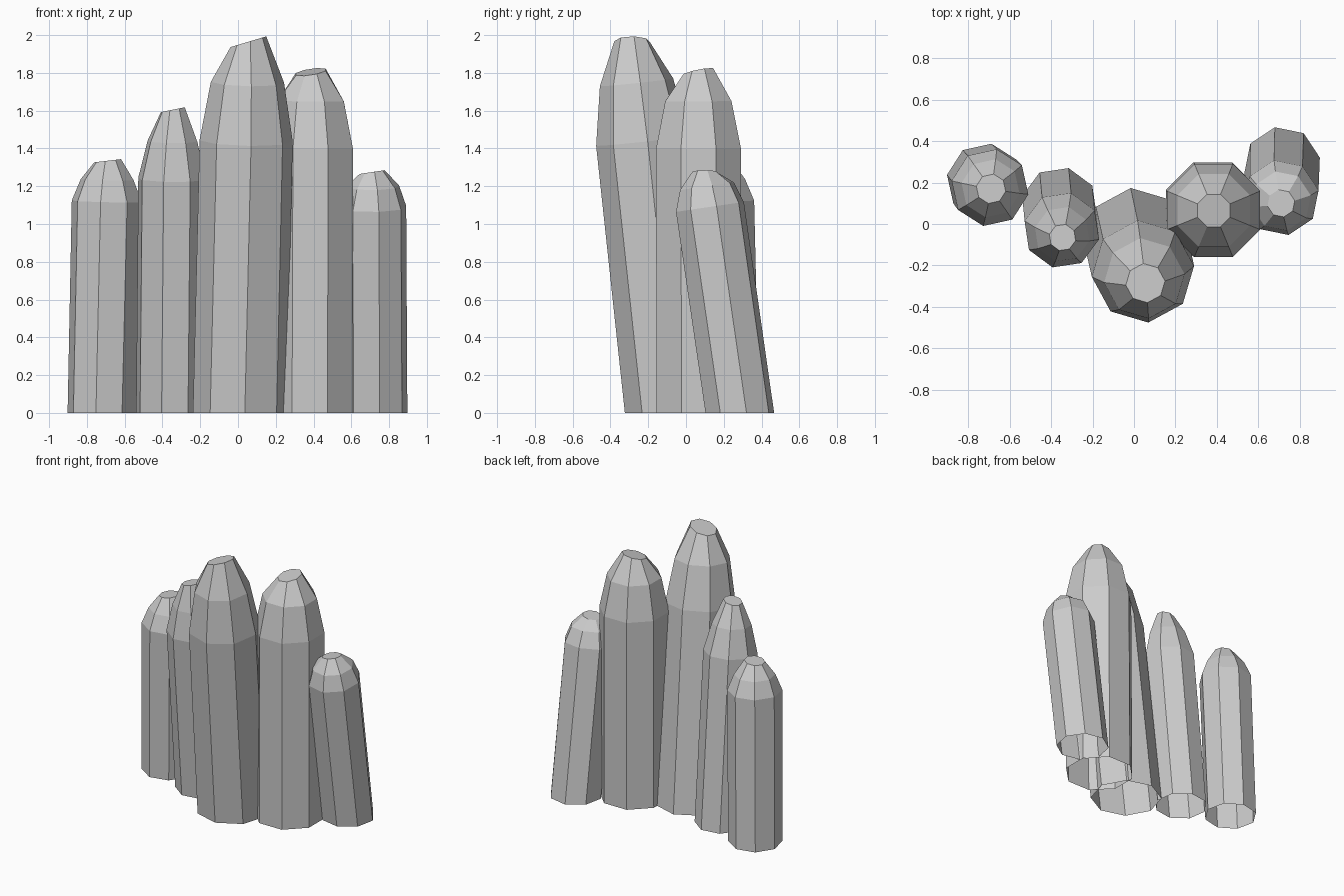
import bpy
from math import cos, sin, radians

if "Cube" in bpy.data.objects:
    bpy.data.objects.remove(bpy.data.objects["Cube"])

SIDES = 8


def crystal(name, base, tip, phase, rings, tip_tilt):
    """Leaning eight-sided column, open below; rings = (height, radius) from base to tip."""
    top = rings[-1][0]
    lean = [(tip[i] - base[i]) / top for i in (0, 1)]
    verts, faces = [], []
    for k, (h, r) in enumerate(rings):
        # base is level, upper rings sit square to the leaning axis, tip facet is tilted
        if k == 0:
            tilt = (0, 0)
        elif k == len(rings) - 1:
            tilt = tip_tilt
        else:
            tilt = (-lean[0], -lean[1])
        for s in range(SIDES):
            a = radians(phase + s * 360 / SIDES)
            ox, oy = r * cos(a), r * sin(a)
            verts.append((base[0] + lean[0] * h + ox,
                          base[1] + lean[1] * h + oy,
                          h + tilt[0] * ox + tilt[1] * oy))
    for k in range(len(rings) - 1):
        for s in range(SIDES):
            t = (s + 1) % SIDES
            lo, hi = k * SIDES, (k + 1) * SIDES
            faces.append((lo + s, lo + t, hi + t, hi + s))
    last = (len(rings) - 1) * SIDES
    faces.append(tuple(range(last, last + SIDES)))
    mesh = bpy.data.meshes.new(name)
    mesh.from_pydata(verts, [], faces)
    mesh.update()
    obj = bpy.data.objects.new(name, mesh)
    bpy.context.collection.objects.link(obj)
    return obj


# Five columns, left to right
crystal("column_far_left", (-0.72, 0.205), (-0.69, 0.17), 35,
        [(0, .185), (1.12, .188), (1.235, .142), (1.335, .072)], (.12, 0))
crystal("column_left", (-0.36, 0.09), (-0.345, -0.065), 31,
        [(0, .185), (1.24, .185), (1.44, .135), (1.605, .065)], (.2, 0))
crystal("column_middle", (0.01, -0.075), (0.055, -0.285), 6,
        [(0, .25), (1.44, .248), (1.75, .195), (1.965, .095)], (.3, 0))
crystal("column_right", (0.38, 0.07), (0.385, 0.065), 22.5,
        [(0, .245), (1.4, .243), (1.65, .19), (1.805, .085)], (.15, .2))
crystal("column_far_right", (0.715, 0.285), (0.71, 0.1), 11,
        [(0, .185), (1.09, .183), (1.2, .145), (1.275, .067)], (.15, 0))
